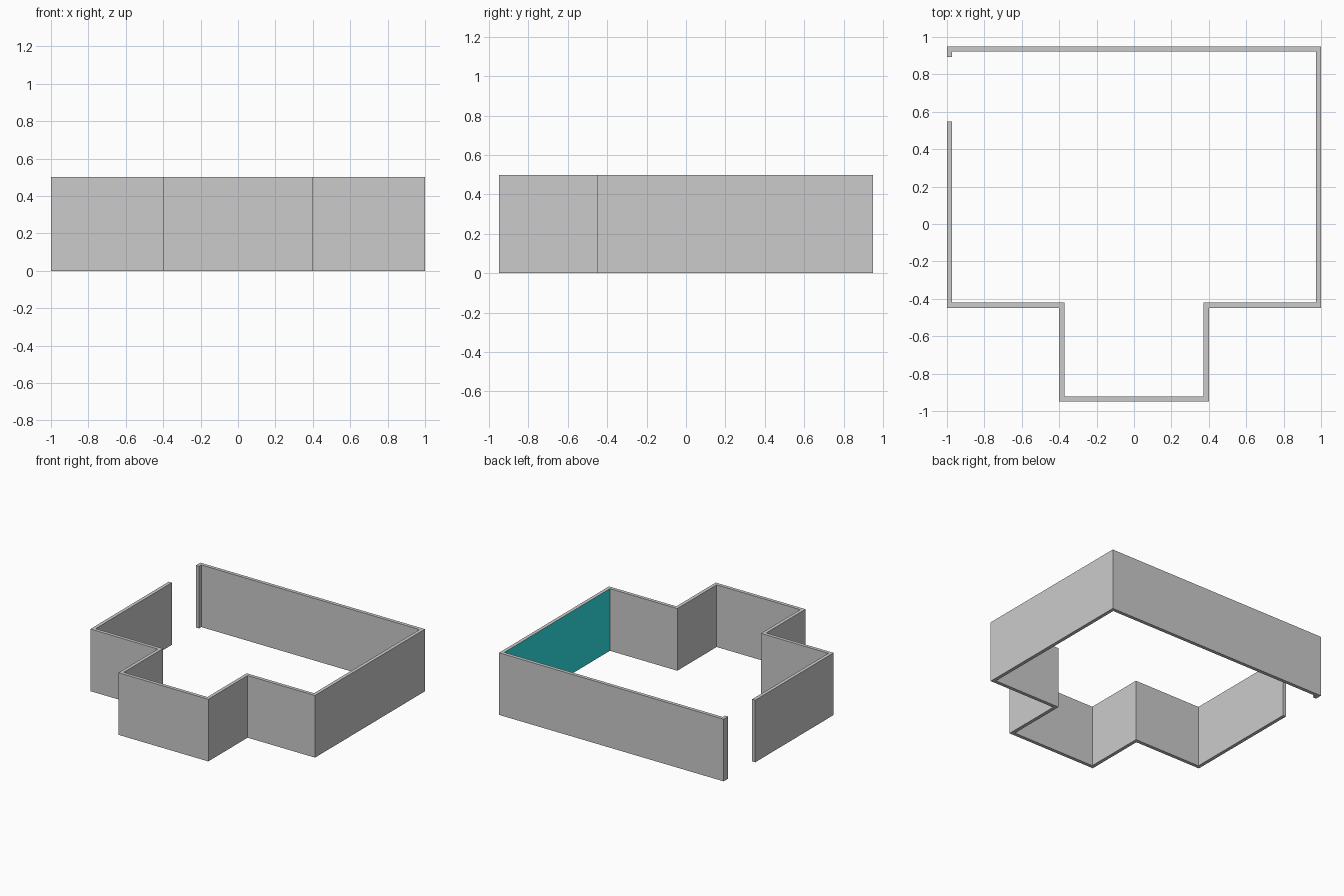
import bpy, bmesh
from mathutils import Vector

if "Cube" in bpy.data.objects:
    bpy.data.objects.remove(bpy.data.objects["Cube"])

HEIGHT, THICK = 0.5, 0.028
ACCENT_SEGMENT = 6  # right wall, painted on the room side

# Outer wall line, counter-clockwise from one door jamb to the other
path = [Vector(p) for p in (
    (-1, 0.548), (-1, -0.449), (-0.4, -0.449), (-0.4, -0.949), (0.4, -0.949),
    (0.4, -0.449), (1, -0.449), (1, 0.949), (-1, 0.949), (-1, 0.892))]


def inner_line(pts, t):
    """Offset a right-angled open path to its left with mitred corners."""
    dirs = [(b - a).normalized() for a, b in zip(pts, pts[1:])]
    normals = [Vector((-d.y, d.x)) for d in dirs]
    result = [pts[0] + normals[0] * t]
    for p, n1, n2 in zip(pts[1:-1], normals, normals[1:]):
        result.append(p + (n1 + n2) * t)
    return result + [pts[-1] + normals[-1] * t]


# Room walls: sweep a rectangular section along the path
bm = bmesh.new()
rings = []
for o, i in zip(path, inner_line(path, THICK)):
    section = ((o, 0), (o, HEIGHT), (i, HEIGHT), (i, 0))
    rings.append([bm.verts.new((p.x, p.y, z)) for p, z in section])

for s, (a, b) in enumerate(zip(rings, rings[1:])):
    for k in range(4):
        n = (k + 1) % 4
        face = bm.faces.new((a[k], b[k], b[n], a[n]))
        if s == ACCENT_SEGMENT and k == 2:  # inside face
            face.material_index = 1

# Door jambs close the two ends
bm.faces.new(rings[0])
bm.faces.new(rings[-1][::-1])
bmesh.ops.recalc_face_normals(bm, faces=bm.faces[:])

mesh = bpy.data.meshes.new("room_walls")
bm.to_mesh(mesh)
bm.free()

# Plain walls plus a teal accent wall
for name, colour in (("wall_grey", None), ("accent_teal", (0.03, 0.8, 0.8, 1))):
    mat = bpy.data.materials.new(name)
    if colour:
        mat.diffuse_color = colour
    mesh.materials.append(mat)

walls = bpy.data.objects.new("room_walls", mesh)
bpy.context.collection.objects.link(walls)

for m in bpy.data.materials:
    if m.users and not m.is_grease_pencil:
        m.use_nodes = True
        m.node_tree.nodes["Principled BSDF"].inputs["Base Color"].default_value = m.diffuse_color
